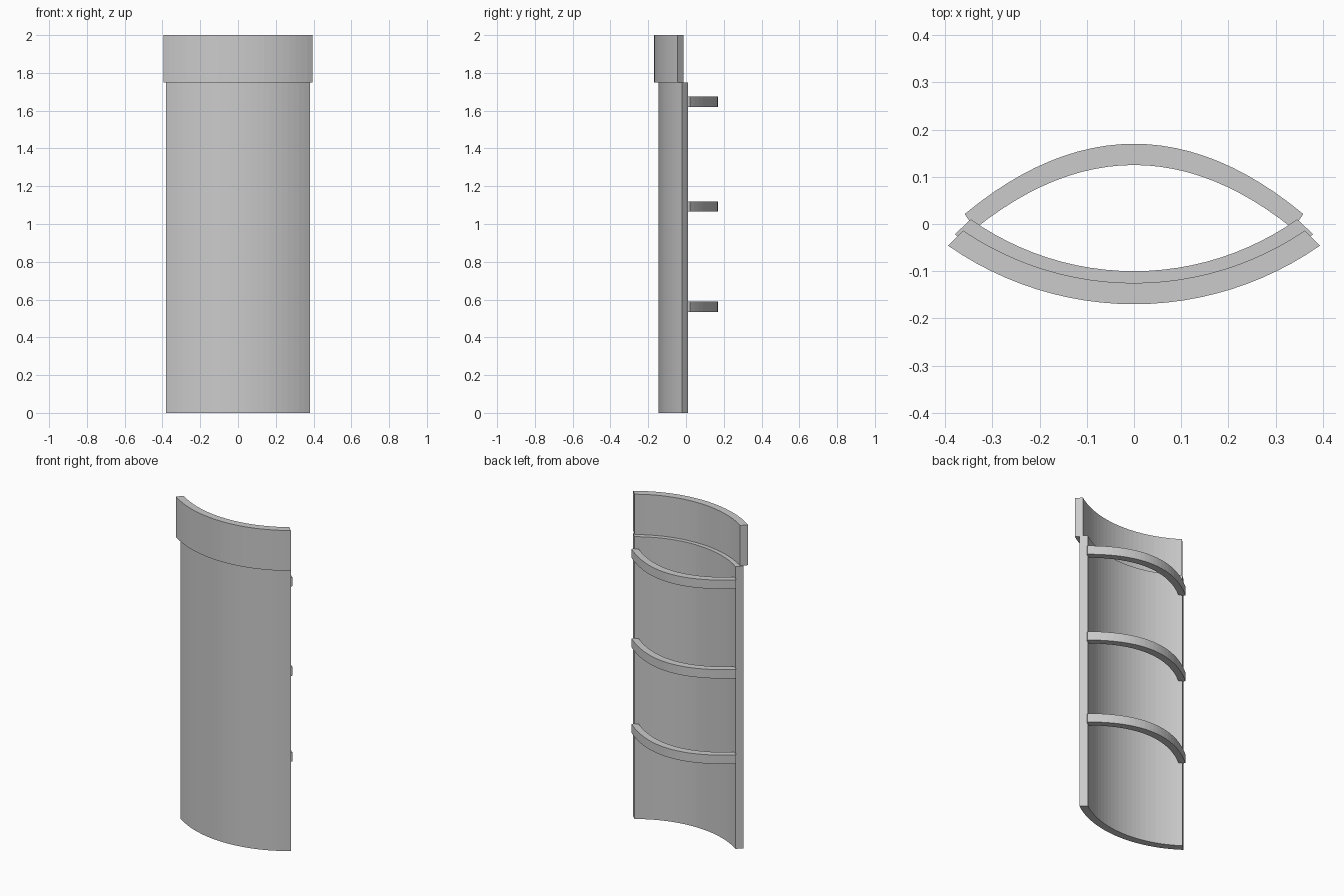
import bpy, bmesh, math

if "Cube" in bpy.data.objects:
    bpy.data.objects.remove(bpy.data.objects["Cube"])

SEGS = 24


def circle_arc(half, y_mid, y_end):
    """Circular arc from (-half, y_end) through (0, y_mid) to (half, y_end)."""
    sag = y_end - y_mid
    r = (half * half + sag * sag) / (2 * sag)
    a = math.asin(half / r)
    pts = []
    for i in range(SEGS + 1):
        t = -a + 2 * a * i / SEGS
        pts.append((r * math.sin(t), y_mid + r - r * math.cos(t)))
    return pts


def bow(half, y_mid, y_end):
    """Parabolic bow, straighter toward its ends."""
    pts = []
    for i in range(SEGS + 1):
        t = -1 + 2 * i / SEGS
        pts.append((half * t, y_mid + (y_end - y_mid) * t * t))
    return pts


def curved_slab(name, outer, inner, z0, z1):
    """Solid between two matching plan curves, from z0 to z1."""
    bm = bmesh.new()
    rings = [[bm.verts.new((x, y, z)) for (x, y), z in
              ((o, z0), (n, z0), (n, z1), (o, z1))]
             for o, n in zip(outer, inner)]
    for a, b in zip(rings, rings[1:]):
        for k in range(4):
            j = (k + 1) % 4
            bm.faces.new((a[k], a[j], b[j], b[k]))
    bm.faces.new(rings[0])
    bm.faces.new(rings[-1])
    bmesh.ops.recalc_face_normals(bm, faces=bm.faces)
    mesh = bpy.data.meshes.new(name)
    bm.to_mesh(mesh)
    bm.free()
    ob = bpy.data.objects.new(name, mesh)
    bpy.context.collection.objects.link(ob)
    return ob


# Curved main plate
curved_slab("guard_plate", circle_arc(0.38, -0.145, -0.022),
            circle_arc(0.346, -0.10, 0.01), 0.0, 1.75)

# Wider top band, stepped forward
curved_slab("top_band", circle_arc(0.394, -0.17, -0.046),
            circle_arc(0.362, -0.125, -0.014), 1.75, 2.0)

# Three straps bowing backward
for i, z in enumerate((0.535, 1.065, 1.62)):
    curved_slab(f"back_strap_{i + 1}", bow(0.359, 0.17, 0.021),
                bow(0.337, 0.125, -0.01), z, z + 0.055)
